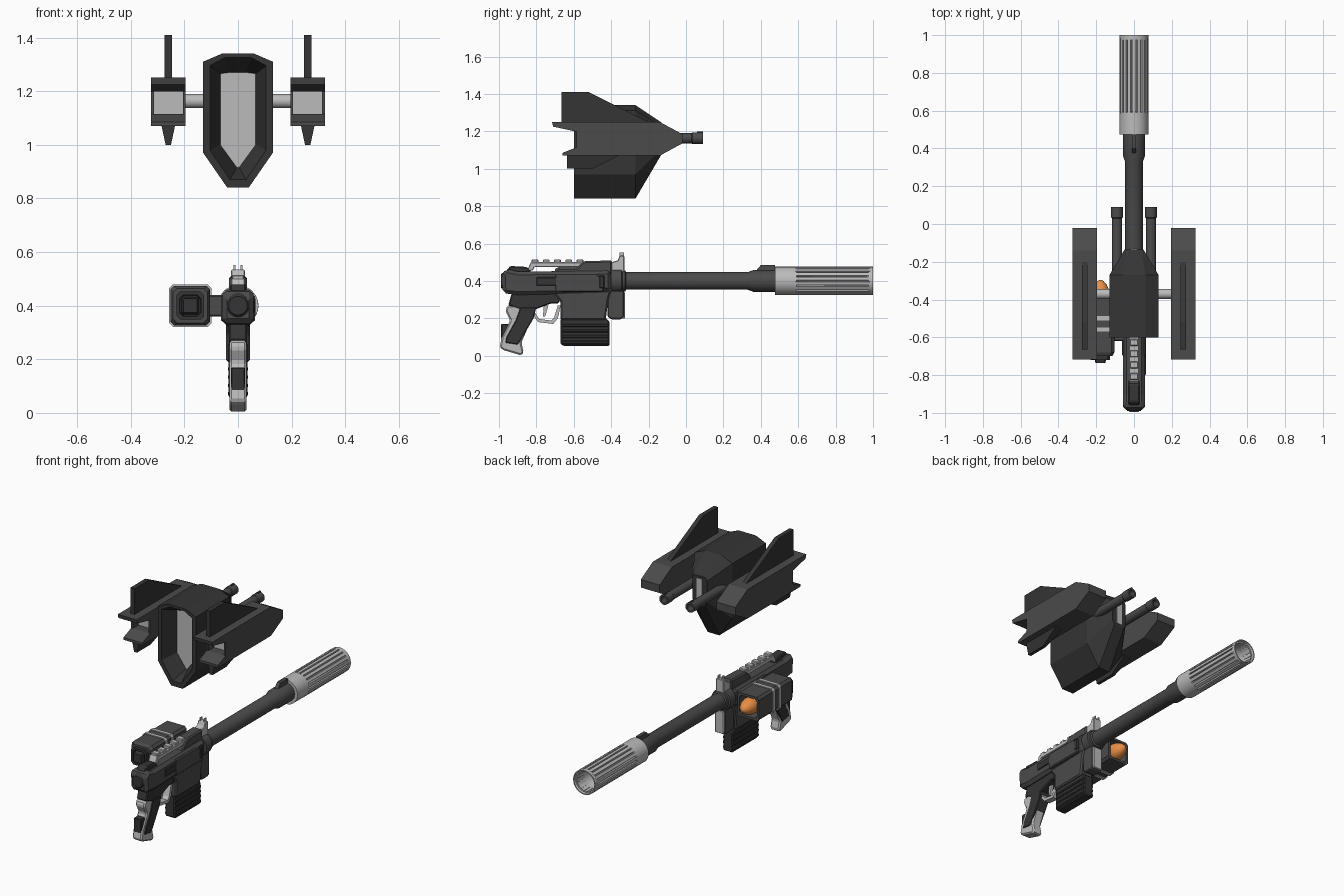
import bpy, bmesh, math
from mathutils import Matrix, Vector

if "Cube" in bpy.data.objects:
    bpy.data.objects.remove(bpy.data.objects["Cube"])


def material(name, col):
    m = bpy.data.materials.new(name)
    m.diffuse_color = (*col, 1)
    m.use_nodes = True
    m.node_tree.nodes["Principled BSDF"].inputs["Base Color"].default_value = m.diffuse_color
    return m


BLACK = material("black_grey", (0.035, 0.035, 0.035))
DARK = material("dark_grey", (0.07, 0.07, 0.07))
LIGHT = material("light_grey", (0.5, 0.5, 0.5))
ORANGE = material("orange", (0.8, 0.27, 0.06))


def finish(name, bm, mat, bevel=0, smooth=False):
    bmesh.ops.recalc_face_normals(bm, faces=bm.faces)
    me = bpy.data.meshes.new(name)
    bm.to_mesh(me)
    bm.free()
    ob = bpy.data.objects.new(name, me)
    bpy.context.collection.objects.link(ob)
    me.materials.append(mat)
    if bevel:
        b = ob.modifiers.new("bevel", 'BEVEL')
        b.width, b.segments, b.limit_method = bevel, 1, 'ANGLE'
    if smooth:
        bpy.ops.object.select_all(action='DESELECT')
        ob.select_set(True)
        bpy.context.view_layer.objects.active = ob
        bpy.ops.object.shade_smooth_by_angle(angle=math.radians(35))
    return ob


def loft(name, rings, mat, bevel=0, smooth=False):
    """Skin equal-length rings of points and cap both ends."""
    bm = bmesh.new()
    vs = [[bm.verts.new(p) for p in r] for r in rings]
    n = len(vs[0])
    for a, b in zip(vs, vs[1:]):
        for i in range(n):
            bm.faces.new((a[i], a[(i + 1) % n], b[(i + 1) % n], b[i]))
    bm.faces.new(vs[0])
    bm.faces.new(vs[-1])
    return finish(name, bm, mat, bevel, smooth)


def prism(name, pts, x0, x1, mat, bevel=0):
    """Side profile (y, z) extruded across x."""
    return loft(name, [[(x, y, z) for y, z in pts] for x in (x0, x1)], mat, bevel)


def box(name, x0, x1, y0, y1, z0, z1, mat, bevel=0):
    return prism(name, [(y0, z0), (y1, z0), (y1, z1), (y0, z1)], x0, x1, mat, bevel)


def lathe(name, stations, x, z, mat, n=32):
    """(y, radius) stations turned about an axis along y."""
    return loft(name, [[(x + r * math.cos(t), y, z + r * math.sin(t))
                for t in [2 * math.pi * i / n for i in range(n)]]
                for y, r in stations], mat, 0, True)


def mirrored(half, y):
    """Half outline (x, z) from top to bottom, mirrored to a ring at y."""
    return [(x, y, z) for x, z in half] + [(-x, y, z) for x, z in reversed(half)]


# ---- flyer: central hull with hollow rear ----
outer = [(.06, 1.34), (.13, 1.31), (.13, .97), (.04, .84)]
rim = [(.05, 1.325), (.105, 1.295), (.105, .98), (.03, .87)]
deep = [(.03, 1.27), (.066, 1.265), (.066, 1.0), (.004, .915)]
nose = [(.04, 1.25), (.05, 1.23), (.05, 1.10), (.035, 1.07)]
loft("hull", [mirrored(nose, -.135), mirrored(outer, -.27), mirrored(outer, -.6),
              mirrored(rim, -.6), mirrored(deep, -.5)], BLACK)
loft("hull_rear_panel", [mirrored(deep, -.504), mirrored(deep, -.498)], LIGHT)
box("nose_window", -.018, .018, -.14, -.131, 1.085, 1.235, LIGHT)

# ---- flyer: pods, fins, struts and guns on both sides ----
for s, side in ((1, "right"), (-1, "left")):
    def X(a, b):
        return (s * a, s * b)
    prism(side + "_pod", [(-.5, 1.07), (-.14, 1.07), (-.02, 1.135), (-.02, 1.185),
                          (-.14, 1.25), (-.5, 1.25)], *X(.195, .325), DARK)
    prism(side + "_pod_roof", [(-.5, 1.25), (-.717, 1.25), (-.71, 1.225), (-.585, 1.198),
                               (-.5, 1.205)], *X(.195, .325), DARK)
    prism(side + "_pod_floor", [(-.5, 1.07), (-.66, 1.07), (-.66, 1.085), (-.585, 1.115),
                                (-.5, 1.115)], *X(.195, .325), DARK)
    for a in (.195, .314):
        box(side + "_pod_wall", *X(a, a + .011), -.585, -.5, 1.1, 1.21, DARK)
    box(side + "_engine_panel", *X(.206, .314), -.53, -.5, 1.115, 1.205, LIGHT)
    prism(side + "_upper_fin", [(-.665, 1.25), (-.665, 1.41), (-.52, 1.41), (-.2, 1.25)],
          *X(.246, .274), BLACK)
    loft(side + "_lower_fin", [
        [(s * .235, -.635, 1.07), (s * .285, -.635, 1.07), (s * .285, -.36, 1.07), (s * .235, -.36, 1.07)],
        [(s * .25, -.635, 1.0), (s * .27, -.635, 1.0), (s * .27, -.5, 1.0), (s * .25, -.5, 1.0)]], BLACK)
    loft(side + "_strut", [[(x * s, -.37 + .026 * math.cos(t), 1.163 + .026 * math.sin(t))
         for t in [math.pi * i / 8 for i in range(16)]] for x in (.12, .2)], LIGHT, 0, True)
    lathe(side + "_gun", [(-.26, .027), (.03, .027), (.035, .031), (.09, .031), (.09, .02),
                          (.02, .02)], s * .09, 1.163, DARK, 16)
    box(side + "_gun_sight", s * .09 - .004, s * .09 + .004, .06, .09, 1.19, 1.2, DARK)

# ---- rifle: barrel and slotted muzzle ----
AX = .4
lathe("barrel", [(-.36, .056), (-.325, .056), (-.32, .047), (.33, .047), (.36, .058),
                 (.48, .058)], 0, AX, DARK)
lathe("barrel_collar", [(-.4, .064), (-.345, .064), (-.34, .056)], 0, AX, DARK)
prism("barrel_sight", [(.37, .45), (.4, .485), (.475, .485), (.475, .45)], -.011, .011, DARK)
lathe("muzzle", [(.475, .05), (.475, .076), (.59, .076), (.595, .06), (.975, .066),
                 (.975, .076), (1.0, .076), (1.0, .07), (.62, .03)], 0, AX, LIGHT)
bm = bmesh.new()
for i in range(18):
    m = (Matrix.Translation((0, .785, AX)) @ Matrix.Rotation(2 * math.pi * i / 18, 4, 'Y')
         @ Matrix.Translation((0, 0, .068)) @ Matrix.Diagonal((.018, .4, .016, 1)))
    bmesh.ops.create_cube(bm, size=1, matrix=m)
finish("muzzle_bars", bm, LIGHT)

# ---- rifle: receiver ----
prism("receiver", [(-.98, .335), (-.985, .44), (-.96, .465), (-.9, .45), (-.4, .455),
                   (-.4, .345), (-.69, .33), (-.9, .325)], -.058, .058, DARK, .018)
lathe("rear_cap", [(-.99, .035), (-.97, .052), (-.86, .052)], 0, .4, BLACK, 16)
prism("rear_hood", [(-.96, .455), (-.94, .48), (-.85, .475), (-.82, .44), (-.96, .44)], -.03, .03, BLACK, .006)
box("ejection_port", .05, .063, -.8, -.69, .375, .42, BLACK, .004)
prism("side_plate", [(-.7, .34), (-.7, .44), (-.48, .44), (-.44, .41), (-.44, .34)], -.063, .063, DARK, .006)
box("receiver_band", -.066, .066, -.465, -.435, .36, .43, BLACK, .005)
prism("top_block", [(-.61, .44), (-.55, .505), (-.395, .51), (-.395, .44)], -.034, .034, DARK, .008)
# toothed top rail
prism("top_rail", [(-.85, .455), (-.83, .5), (-.54, .5), (-.54, .475), (-.81, .475), (-.82, .455)],
      -.026, .026, LIGHT, .003)
for i in range(5):
    y = -.825 + i * .06
    box("rail_tooth", -.022, .022, y, y + .036, .495, .515, LIGHT, .004)
# front sight block with two prongs
prism("front_sight", [(-.4, .44), (-.4, .5), (-.365, .51), (-.355, .535), (-.33, .535), (-.33, .44)],
      -.026, .026, LIGHT, .004)
for x in (-.013, .013):
    box("sight_prong", x - .003, x + .003, -.355, -.332, .53, .552, LIGHT)

# ---- rifle: magazine and lower front ----
prism("magazine_well", [(-.71, .34), (-.67, .29), (-.67, .19), (-.43, .19), (-.415, .3), (-.4, .35)],
      -.045, .045, DARK, .008)
prism("magazine", [(-.67, .2), (-.67, .06), (-.65, .053), (-.41, .053), (-.41, .185), (-.44, .21)],
      -.033, .033, BLACK, .006)
for z in (.065, .095, .125, .155):
    box("magazine_rib", -.038, .038, -.665, -.412, z, z + .016, BLACK, .004)
prism("lower_front", [(-.42, .35), (-.42, .21), (-.4, .195), (-.345, .195), (-.332, .21), (-.332, .35)],
      -.036, .036, DARK, .006)
box("lower_front_trim", -.03, .03, -.34, -.326, .2, .34, LIGHT, .003)

# ---- rifle: grip and trigger ----
prism("trigger_frame", [(-.93, .34), (-.95, .27), (-.87, .24), (-.8, .25), (-.72, .28),
                        (-.68, .28), (-.66, .34)], -.034, .034, BLACK, .006)
prism("grip", [(-.955, .27), (-.965, .24), (-.94, .19), (-.985, .1), (-.996, .045), (-.975, .03),
               (-.88, .002), (-.868, .02), (-.88, .07), (-.82, .21), (-.82, .27)], -.032, .032, LIGHT, .008)
prism("grip_panel", [(-.885, .26), (-.91, .19), (-.96, .1), (-.965, .07), (-.9, .06), (-.88, .09),
                     (-.815, .2), (-.8, .26)], -.036, .036, BLACK, .004)
box("grip_back_pad", -.026, .026, -.988, -.93, .07, .17, BLACK, .004)
prism("trigger_guard", [(-.82, .22), (-.79, .18), (-.71, .17), (-.685, .2), (-.67, .27), (-.685, .27),
                        (-.705, .205), (-.72, .188), (-.785, .197), (-.81, .235)], -.02, .02, LIGHT)
prism("trigger", [(-.76, .27), (-.765, .21), (-.753, .21), (-.735, .27)], -.008, .008, LIGHT)

# ---- side launcher box with orange warhead ----
LX = -.178


def square(y, r, c=.014):
    p = [(r, r - c), (r - c, r), (c - r, r), (-r, r - c), (-r, c - r), (c - r, -r), (r - c, -r), (r, c - r)]
    return [(LX + a, y, AX + b) for a, b in p]


loft("launcher", [square(-.69, .052), square(-.72, .052), square(-.72, .04), square(-.705, .038)], BLACK)
loft("launcher_box", [square(-.7, .064), square(-.68, .074), square(-.355, .074),
                      square(-.355, .06), square(-.42, .055)], DARK)
loft("launcher_core", [square(-.735, .026, .005), square(-.7, .034, .005)], BLACK)
for y in (-.57, -.51):
    loft("launcher_band", [square(y, .079), square(y + .022, .079)], LIGHT)
prism("launcher_mount", [(-.62, .36), (-.62, .44), (-.42, .44), (-.42, .36)], -.11, -.05, DARK, .006)
lathe("warhead", [(-.43, .05), (-.37, .05), (-.345, .045), (-.32, .033), (-.303, .018), (-.296, .004)],
      LX, AX, ORANGE, 24)
